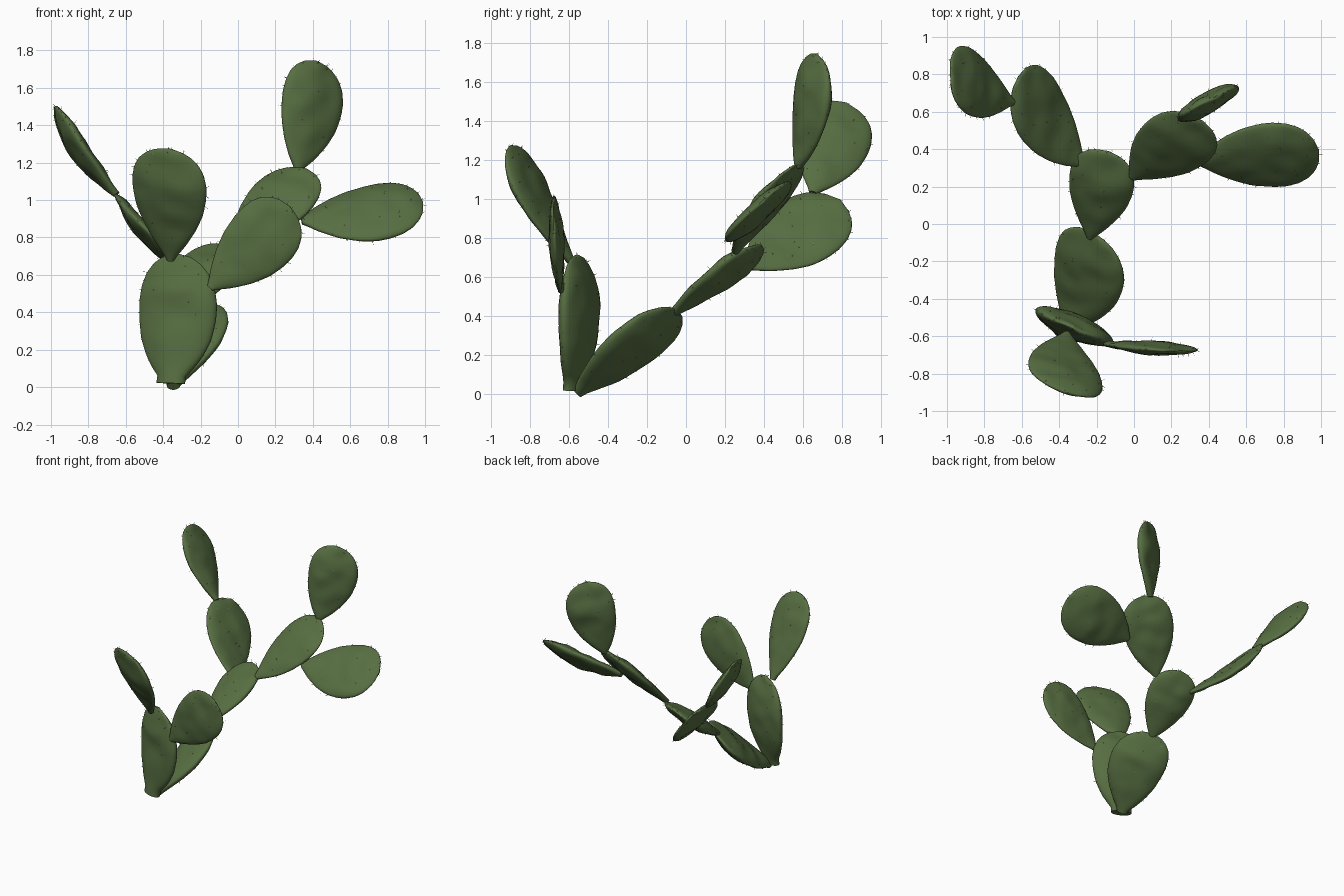
import bpy, bmesh, math, random
from mathutils import Vector, noise

if "Cube" in bpy.data.objects:
    bpy.data.objects.remove(bpy.data.objects["Cube"])

random.seed(4)


def material(name, rgb):
    m = bpy.data.materials.new(name)
    m.diffuse_color = (*rgb, 1)
    m.use_nodes = True
    m.node_tree.nodes["Principled BSDF"].inputs["Base Color"].default_value = m.diffuse_color
    return m


GREEN = material("cactus_green", (0.095, 0.157, 0.054))
TAN = material("spine_tan", (0.58, 0.54, 0.38))

# Half-width of a pad along its length, narrow neck to round tip
PROFILE = [(0, .10), (.05, .19), (.15, .42), (.3, .70), (.45, .90), (.6, .99), (.7, 1.0),
           (.8, .94), (.88, .81), (.94, .61), (.98, .36), (1, .0)]


def half_width(t):
    for (a, u), (b, v) in zip(PROFILE, PROFILE[1:]):
        if t <= b:
            return u + (v - u) * (t - a) / (b - a)
    return 0


spines = bmesh.new()


def add_spine(p, n):
    # thin three-sided spike
    d = (n + Vector([random.uniform(-.5, .5) for _ in range(3)])).normalized()
    side = d.orthogonal().normalized() * .0018
    other = d.cross(side)
    ring = [spines.verts.new(p + o) for o in (side, other - side * .5, -other - side * .5)]
    tip = spines.verts.new(p + d * random.uniform(.010, .026))
    for i in range(3):
        spines.faces.new((ring[i], ring[(i + 1) % 3], tip))


def pad(name, base, tip, wide, width, thick, fullness=1.0, neck=0.0, bend=(0, 0, 0)):
    """Egg-shaped flattened pad from base to tip, spread along wide, bowed by bend."""
    base, tip, wide, bend = Vector(base), Vector(tip), Vector(wide), Vector(bend)
    axis = tip - base
    up = axis.normalized()
    wide = (wide - up * wide.dot(up)).normalized()
    flat = up.cross(wide)
    rings, sides = 28, 32
    bm = bmesh.new()
    loops = []
    for i in range(rings):
        t = math.sin(math.pi / 2 * i / rings)
        w = max(half_width(t ** fullness), neck if t < .3 else 0) * width / 2
        # thickness swells to the middle, then tapers toward the tip
        h = thick / 2 * min(1, .42 + neck * .7 + 1.0 * t) * min(1, (1 - t) * 3.2 + .02) ** .6
        h = min(h, max(w, .012))
        center = base + axis * t + bend * math.sin(math.pi * t)
        loop = []
        for j in range(sides):
            a = 2 * math.pi * j / sides
            p = center + wide * (w * math.cos(a)) + flat * (h * math.sin(a))
            lump = noise.noise(p * 9) * .014 * min(1, t * 4) * abs(math.sin(a))
            loop.append(bm.verts.new(p + flat * lump))
        loops.append(loop)
    for lo, hi in zip(loops, loops[1:]):
        for j in range(sides):
            k = (j + 1) % sides
            bm.faces.new((lo[j], lo[k], hi[k], hi[j]))
    bm.faces.new(loops[0][::-1])
    end = bm.verts.new(tip)
    for j in range(sides):
        bm.faces.new((loops[-1][j], loops[-1][(j + 1) % sides], end))
    bmesh.ops.recalc_face_normals(bm, faces=bm.faces)
    bm.normal_update()
    # spines scattered on the faces and along the rim
    for loop in loops[4::2]:
        for j in random.sample(range(sides), 2) + random.sample([0, sides // 2], 1):
            add_spine(loop[j].co.copy(), loop[j].normal.copy())
    finish(name, bm, GREEN)


def finish(name, bm, mat):
    me = bpy.data.meshes.new(name)
    bm.to_mesh(me)
    bm.free()
    me.materials.append(mat)
    ob = bpy.data.objects.new(name, me)
    bpy.context.collection.objects.link(ob)
    for f in me.polygons:
        f.use_smooth = len(f.vertices) <= 4


# Front cluster
pad("front_base_pad", (-.36, -.582, .02), (-.325, -.56, .715), (.43, -.18, 0), .45, .125, .74, .36,
    bend=(.02, .025, 0))
pad("front_top_pad", (-.36, -.59, .68), (-.37, -.90, 1.275), (.39, -.17, 0), .425, .10,
    bend=(0, -.015, 0))
pad("front_side_pad", (-.15, -.64, .53), (.28, -.68, .965), (-.7, 0, .7), .38, .075, .93,
    bend=(.015, 0, -.003))

# Back branch
pad("back_base_pad", (-.345, -.56, .01), (-.225, -.04, .43), (.39, -.07, .23), .43, .11, .88, .18,
    bend=(.035, 0, 0))
pad("back_second_pad", (-.235, -.075, .41), (-.14, .39, .76), (.36, -.04, .11), .36, .105)
pad("back_right_pad", (-.01, .25, .73), (.37, .55, 1.165), (.28, -.2, -.1), .40, .09, .92)
pad("right_side_pad", (.34, .335, .89), (.99, .39, .99), (.05, .35, .31), .445, .10, .9,
    bend=(0, 0, -.02))
pad("right_top_pad", (.32, .575, 1.16), (.415, .67, 1.745), (.34, .18, 0), .365, .11, .88,
    bend=(.02, .015, 0))
pad("back_left_pad", (-.28, .32, .65), (-.62, .79, .99), (.2, .25, -.25), .425, .085, .88,
    bend=(-.022, 0, -.02))
pad("left_end_pad", (-.65, .65, 1.03), (-.985, .82, 1.49), (0, .36, -.12), .38, .095,
    bend=(-.012, 0, -.02))

finish("spines", spines, TAN)
